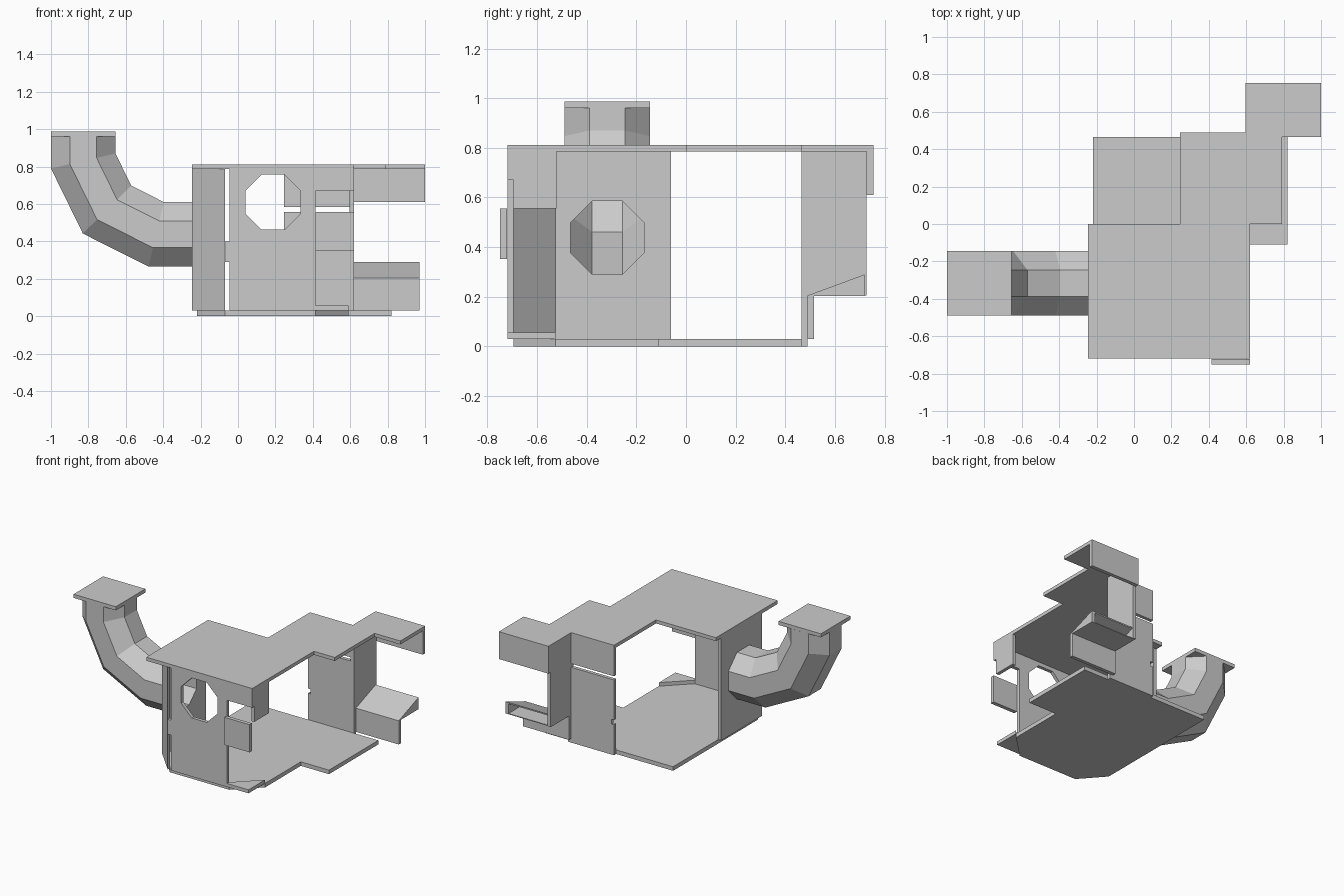
import bpy, bmesh, math
from mathutils import Vector

if "Cube" in bpy.data.objects:
    bpy.data.objects.remove(bpy.data.objects["Cube"])

T = 0.025  # sheet thickness


def finish(name, bm):
    bmesh.ops.recalc_face_normals(bm, faces=bm.faces)
    me = bpy.data.meshes.new(name)
    bm.to_mesh(me)
    bm.free()
    ob = bpy.data.objects.new(name, me)
    bpy.context.collection.objects.link(ob)
    return ob


def sheet(name, outline, axis, lo, hi):
    """Extrude a 2D outline along one axis: x uses (y,z), y uses (x,z), z uses (x,y)."""
    def place(p, d):
        q = list(p)
        q.insert('xyz'.index(axis), d)
        return q
    bm = bmesh.new()
    face = bm.faces.new([bm.verts.new(place(p, lo)) for p in outline])
    ext = bmesh.ops.extrude_face_region(bm, geom=[face])
    vec = Vector(place((0, 0), hi - lo))
    bmesh.ops.translate(bm, vec=vec, verts=[v for v in ext['geom'] if isinstance(v, bmesh.types.BMVert)])
    return finish(name, bm)


def box(name, x, y, z):
    return sheet(name, [(x[0], y[0]), (x[1], y[0]), (x[1], y[1]), (x[0], y[1])], 'z', *z)


def octagon(cx, cy, inradius):
    r = inradius / math.cos(math.pi / 8)
    return [(cx + r * math.cos(math.pi / 8 + i * math.pi / 4),
             cy + r * math.sin(math.pi / 8 + i * math.pi / 4)) for i in range(8)]


def cut(ob, cutter):
    cutter.hide_render = True
    cutter.hide_viewport = True
    m = ob.modifiers.new('opening', 'BOOLEAN')
    m.operation, m.solver, m.object = 'DIFFERENCE', 'EXACT', cutter


# Roof and floor plates
sheet('roof', [(-.245, -.72), (.62, -.72), (.62, 0), (.79, 0), (.79, .465), (1, .465),
               (1, .755), (.595, .755), (.595, .49), (.245, .49), (.245, 0), (-.245, 0)],
      'z', .786, .812)
sheet('floor', [(-.22, -.525), (-.07, -.695), (.415, -.695), (.59, -.525), (.59, -.11),
                (.82, -.11), (.82, .465), (-.22, .465)], 'z', 0, .03)
sheet('floor_corner_lip', [(.415, -.72), (.59, -.72), (.59, -.525), (.415, -.695)],
      'z', .03, .056)

# Front wall with edge tabs and an octagonal window
front = sheet('front_wall', [(-.045, .03), (.415, .03), (.415, .67), (.62, .67), (.62, .786),
                             (-.045, .786), (-.045, .4), (-.07, .4), (-.07, .29), (-.045, .29)],
              'y', -.72, -.695)
cut(front, sheet('window_cutter', octagon(.1875, .61, .1475), 'y', -.9, -.5))
box('front_side_panel', (.415, .62), (-.75, -.722), (.352, .556))
box('front_return_wall', (.595, .62), (-.695, -.522), (.556, .786))

# Left wall with duct opening, and the angled corner wall
left = box('left_wall', (-.245, -.22), (-.525, -.06), (.03, .786))
cut(left, sheet('duct_cutter', octagon(-.317, .4375, .1475), 'x', -.4, -.1))
sheet('angled_wall', [(-.245, -.535), (-.07, -.72), (-.07, -.695), (-.22, -.525), (-.245, -.525)],
      'z', .03, .786)

# Back wall: two sheets split by a slot
box('back_wall_upper', (.245, .595), (.465, .49), (.583, .786))
sheet('back_wall_lower', [(.245, .0), (.62, .0), (.62, .556), (.245, .556),
                          (.245, .26), (.265, .26), (.265, .225), (.245, .225)], 'y', .465, .49)

# Rear right bay
box('bay_wall', (.595, .62), (.465, .728), (.205, .786))
box('bay_hanging_panel', (.595, 1), (.728, .755), (.61, .786))

# Sloped shelf with front apron and end gusset
box('shelf_apron', (.595, .97), (.49, .515), (.03, .205))
box('shelf_base', (.62, .97), (.515, .72), (.203, .209))
sheet('shelf_slope', [(.49, .205), (.72, .29), (.72, .28), (.515, .205)], 'x', .62, .97)
sheet('shelf_gusset', [(.49, .205), (.72, .205), (.72, .29)], 'x', .945, .97)

# Octagonal duct swept along a mitred path in the x-z plane
path = [Vector(p) for p in [(-.245, .4375), (-.437, .4375), (-.70, .57), (-.8275, .83), (-.8275, .96)]]


def duct_rings(bm, inradius):
    rings = []
    for i, c in enumerate(path):
        d0 = (c - path[i - 1]).normalized() if i else (path[1] - c).normalized()
        d1 = (path[i + 1] - c).normalized() if i < len(path) - 1 else d0
        t = (d0 + d1).normalized()
        side = Vector((t.y, -t.x)) / t.dot(d0)
        rings.append([bm.verts.new((c.x + side.x * v, -.317 + u, c.y + side.y * v))
                      for u, v in octagon(0, 0, inradius)])
    return rings


bm = bmesh.new()
outer, inner = duct_rings(bm, .1725), duct_rings(bm, .1475)
pairs = list(zip(outer, outer[1:])) + list(zip(inner, inner[1:]))
pairs += [(outer[0], inner[0]), (outer[-1], inner[-1])]
for a, b in pairs:
    for k in range(8):
        j = (k + 1) % 8
        bm.faces.new((a[k], a[j], b[j], b[k]))
finish('duct', bm)
box('duct_cap', (-1, -.655), (-.49, -.145), (.96, .987))
